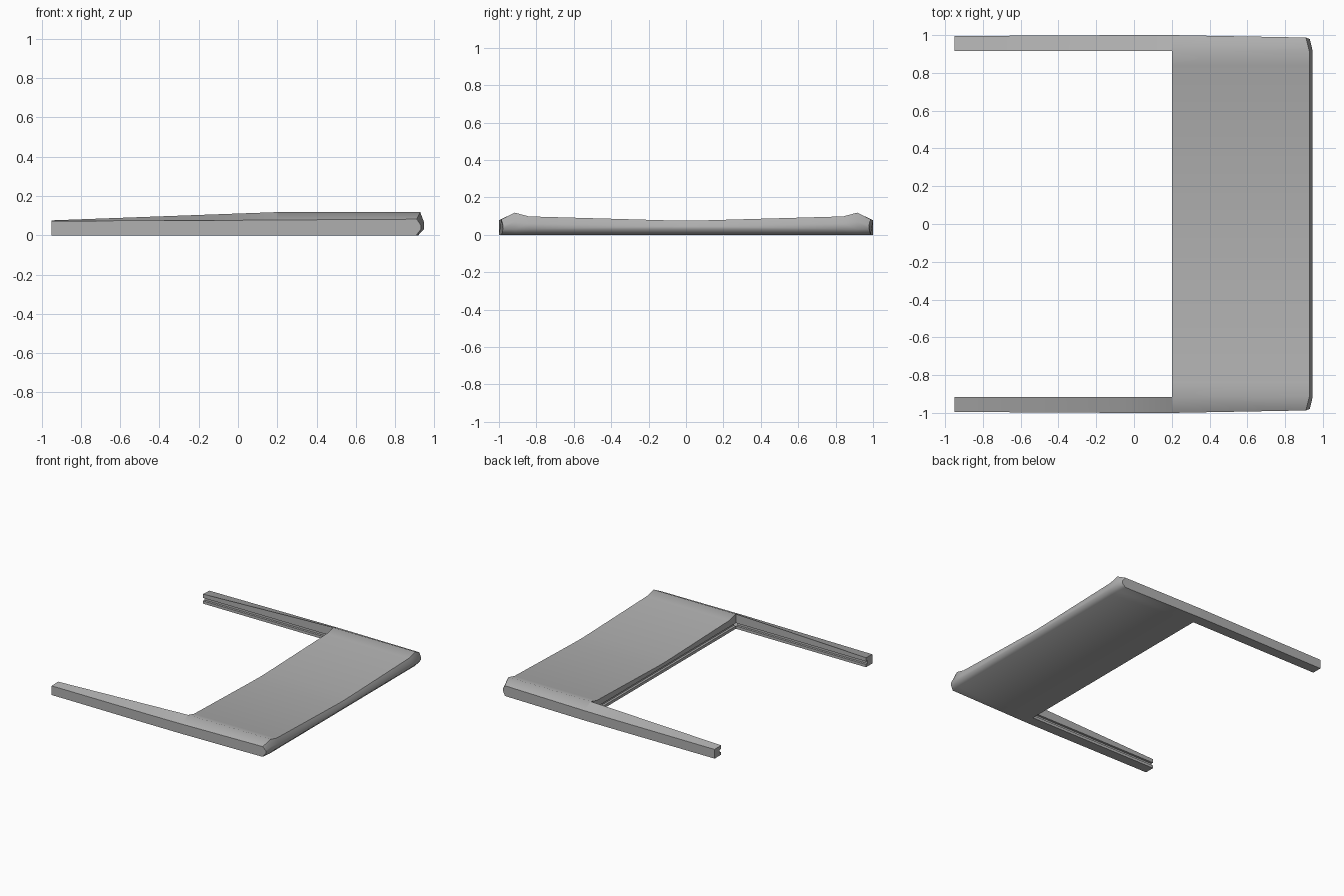
import bpy, bmesh

if "Cube" in bpy.data.objects:
    bpy.data.objects.remove(bpy.data.objects["Cube"])

XB = 0.2      # rear edge of the plate
YI = 0.915    # inner face of the arms

# dark grey finish
GREY = bpy.data.materials.new("dark_grey")
GREY.diffuse_color = (0.43, 0.43, 0.43, 1)
GREY.use_nodes = True
GREY.node_tree.nodes["Principled BSDF"].inputs["Base Color"].default_value = GREY.diffuse_color


def loft(name, rings, skip=lambda i, j: False, cap_first=False, cap_last=False):
    """Skin a run of closed rings, mirror it across y and shade it."""
    bm = bmesh.new()
    vs = [[bm.verts.new(p) for p in r] for r in rings]
    n = len(rings[0])
    for i in range(len(rings) - 1):
        for j in range(n):
            if not skip(i, j):
                k = (j + 1) % n
                bm.faces.new((vs[i][j], vs[i][k], vs[i + 1][k], vs[i + 1][j]))
    if cap_first:
        bm.faces.new(vs[0])
    if cap_last:
        bm.faces.new(vs[-1])
    bmesh.ops.recalc_face_normals(bm, faces=bm.faces)
    # the ends are open, so make sure the underside faces down
    low = min(bm.faces, key=lambda f: f.calc_center_median().z)
    if low.normal.z > 0:
        bmesh.ops.reverse_faces(bm, faces=bm.faces)
    me = bpy.data.meshes.new(name)
    bm.to_mesh(me)
    bm.free()
    me.materials.append(GREY)
    ob = bpy.data.objects.new(name, me)
    bpy.context.collection.objects.link(ob)
    m = ob.modifiers.new("mirror", 'MIRROR')
    m.use_axis = (False, True, False)
    bpy.context.view_layer.objects.active = ob
    ob.select_set(True)
    bpy.ops.object.modifier_apply(modifier=m.name)
    bpy.ops.object.shade_smooth_by_angle(angle=0.95)
    ob.select_set(False)
    return ob


# groove profile on the inner edges: (depth, z) from bottom to top
GROOVE = [(0, 0.0), (0, 0.022), (0.018, 0.022), (0.018, 0.046), (0, 0.046)]


# plate: x-z sections from the middle out to the rounded front corner
def section(y, top, nose_z):
    back = [(XB + d, y, z) for d, z in GROOVE] + [(XB, y, top)]
    nose = [(0.928, y, top), (0.946, y, nose_z), (0.946, y, 0.03), (0.918, y, 0)]
    return back + nose


rings = [section(0, 0.075, 0.045), section(0.1, 0.077, 0.046),
         section(0.84, 0.098, 0.06), section(YI, 0.118, 0.07)]
# outer end: groove runs out flat, front corner is chamfered
outer = [(XB, 1.0, z) for d, z in GROOVE] + [(XB, 1.0, 0.078)]
outer += [(0.91, 0.987, 0.082), (0.931, 0.979, 0.052),
          (0.931, 0.979, 0.03), (0.908, 0.987, 0)]
rings.append(outer)
loft("plate", rings, skip=lambda i, j: i == 3 and j < 5, cap_last=True)


# side arm: y-z sections from the free tip to the plate
def arm_section(x, y_out, top_in, top_out):
    inner = [(x, YI + d, z) for d, z in GROOVE] + [(x, YI, top_in)]
    return inner + [(x, y_out, top_out), (x, y_out, 0)]


loft("side_arm", [arm_section(-0.95, 0.995, 0.076, 0.073),
                  arm_section(-0.05, 1.0, 0.109, 0.076),
                  arm_section(XB, 1.0, 0.118, 0.078)], cap_first=True)
